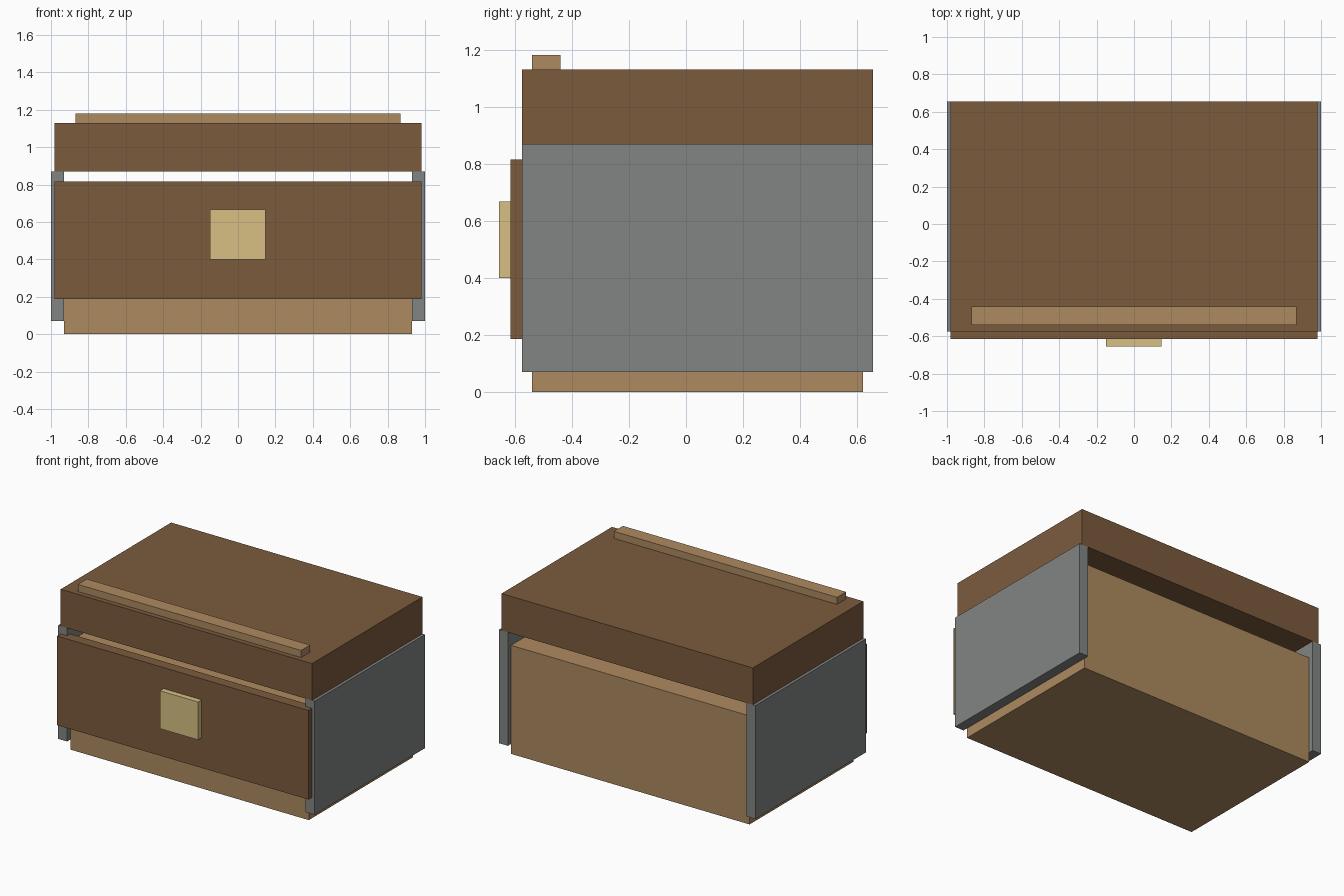
import bpy

if "Cube" in bpy.data.objects:
    bpy.data.objects.remove(bpy.data.objects["Cube"])


def material(name, rgb):
    m = bpy.data.materials.new(name)
    m.diffuse_color = (*rgb, 1.0)
    m.use_nodes = True
    m.node_tree.nodes["Principled BSDF"].inputs["Base Color"].default_value = m.diffuse_color
    return m


def box(name, x, y, z, mat):
    """Box spanning the (min, max) ranges x, y and z."""
    spans = (x, y, z)
    bpy.ops.mesh.primitive_cube_add(size=1, location=[(a + b) / 2 for a, b in spans])
    ob = bpy.context.object
    ob.name = name
    ob.scale = [b - a for a, b in spans]
    bpy.ops.object.transform_apply(location=False, rotation=False, scale=True)
    ob.data.materials.append(mat)
    return ob


dark_wood = material("dark_wood", (0.20, 0.105, 0.048))
light_wood = material("light_wood", (0.42, 0.255, 0.117))
metal = material("grey_metal", (0.223, 0.235, 0.227))
brass = material("pale_brass", (0.68, 0.53, 0.223))

# Inner body and overhanging lid
box("body", (-0.93, 0.93), (-0.54, 0.62), (0.0, 0.765), light_wood)
box("lid", (-0.98, 0.98), (-0.575, 0.655), (0.87, 1.13), dark_wood)

# Metal plates on both ends
for side, x in (("left", (-1.0, -0.93)), ("right", (0.93, 1.0))):
    box(side + "_side_plate", x, (-0.575, 0.655), (0.07, 0.87), metal)

# Front panel with its latch
box("front_panel", (-0.98, 0.98), (-0.615, -0.54), (0.187, 0.815), dark_wood)
box("latch", (-0.15, 0.147), (-0.655, -0.615), (0.40, 0.667), brass)

# Strip along the front of the lid
box("lid_strip", (-0.87, 0.87), (-0.54, -0.44), (1.13, 1.18), light_wood)
